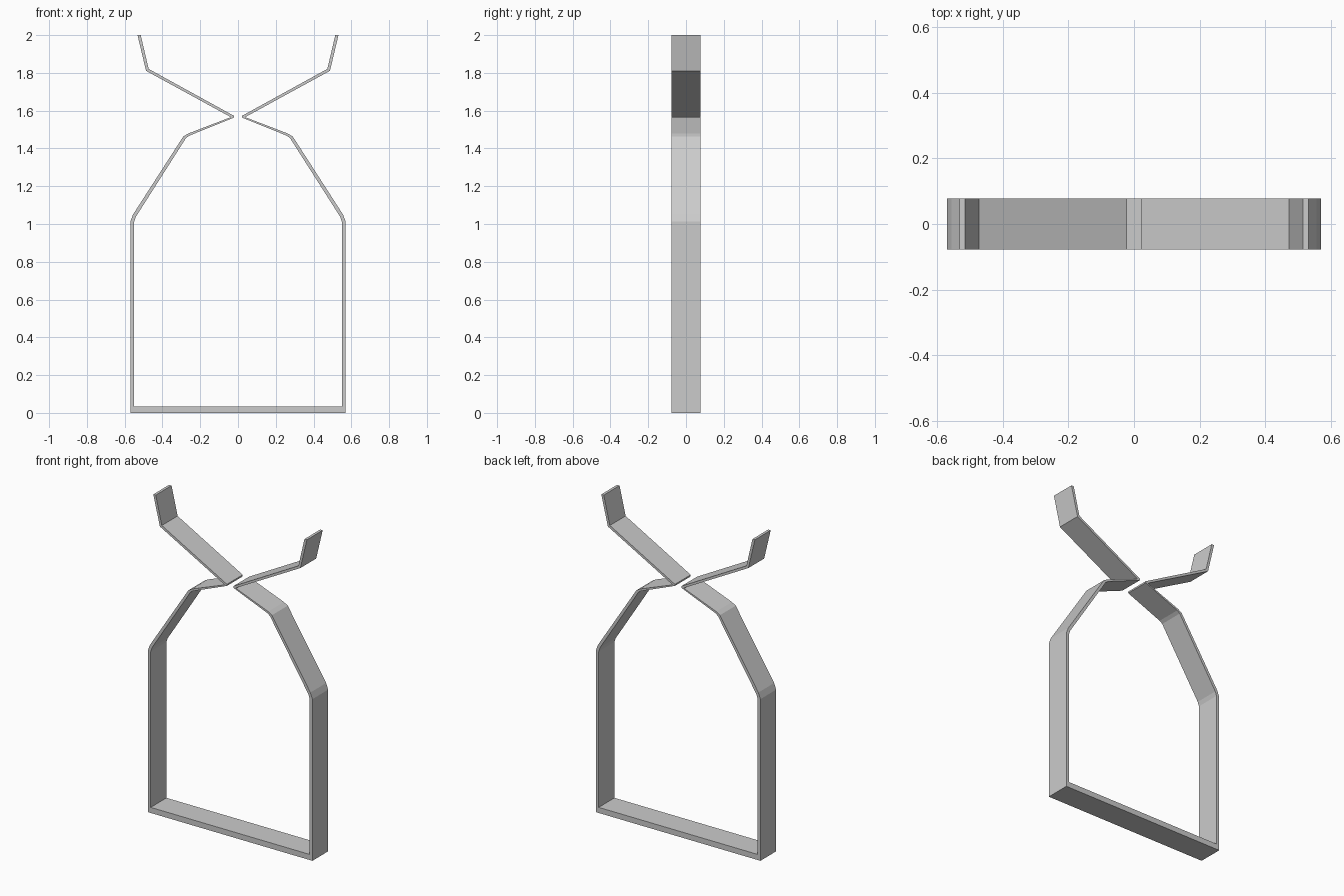
import bpy, bmesh

if "Cube" in bpy.data.objects:
    bpy.data.objects.remove(bpy.data.objects["Cube"])

HALF_DEPTH = 0.078

# Right half of the bent strip: (outer x, outer z, inner x, inner z)
STRIP = [
    (0.0, 0.0, 0.0, 0.035),          # base centre
    (0.57, 0.0, 0.55, 0.035),        # base corner
    (0.57, 1.012, 0.55, 1.012),      # top of side wall
    (0.556, 1.05, 0.541, 1.038),     # shoulder
    (0.290, 1.463, 0.276, 1.454),
    (0.264, 1.479, 0.257, 1.468),    # start of neck
    (0.042, 1.564, 0.022, 1.563),    # pinch tip
    (0.042, 1.568, 0.022, 1.573),
    (0.487, 1.811, 0.473, 1.821),    # arm bend
    (0.532, 2.0, 0.515, 2.0),        # handle end
]

bm = bmesh.new()
rings = []
for ox, oz, ix, iz in STRIP:
    rings.append([bm.verts.new(p) for p in (
        (ox, -HALF_DEPTH, oz), (ox, HALF_DEPTH, oz),
        (ix, HALF_DEPTH, iz), (ix, -HALF_DEPTH, iz))])
# Skin between neighbouring sections and cap the handle end
for a, b in zip(rings, rings[1:]):
    for i in range(4):
        j = (i + 1) % 4
        bm.faces.new((a[i], a[j], b[j], b[i]))
bm.faces.new(rings[-1])
bmesh.ops.recalc_face_normals(bm, faces=bm.faces)

# Other half by mirroring, welded at the base centre
geom = bm.verts[:] + bm.edges[:] + bm.faces[:]
bmesh.ops.mirror(bm, geom=geom, axis='X', merge_dist=0.0001)
bmesh.ops.remove_doubles(bm, verts=bm.verts, dist=0.0001)
bmesh.ops.recalc_face_normals(bm, faces=bm.faces)

mesh = bpy.data.meshes.new("spring_clip")
bm.to_mesh(mesh)
bm.free()
clip = bpy.data.objects.new("spring_clip", mesh)
bpy.context.collection.objects.link(clip)
